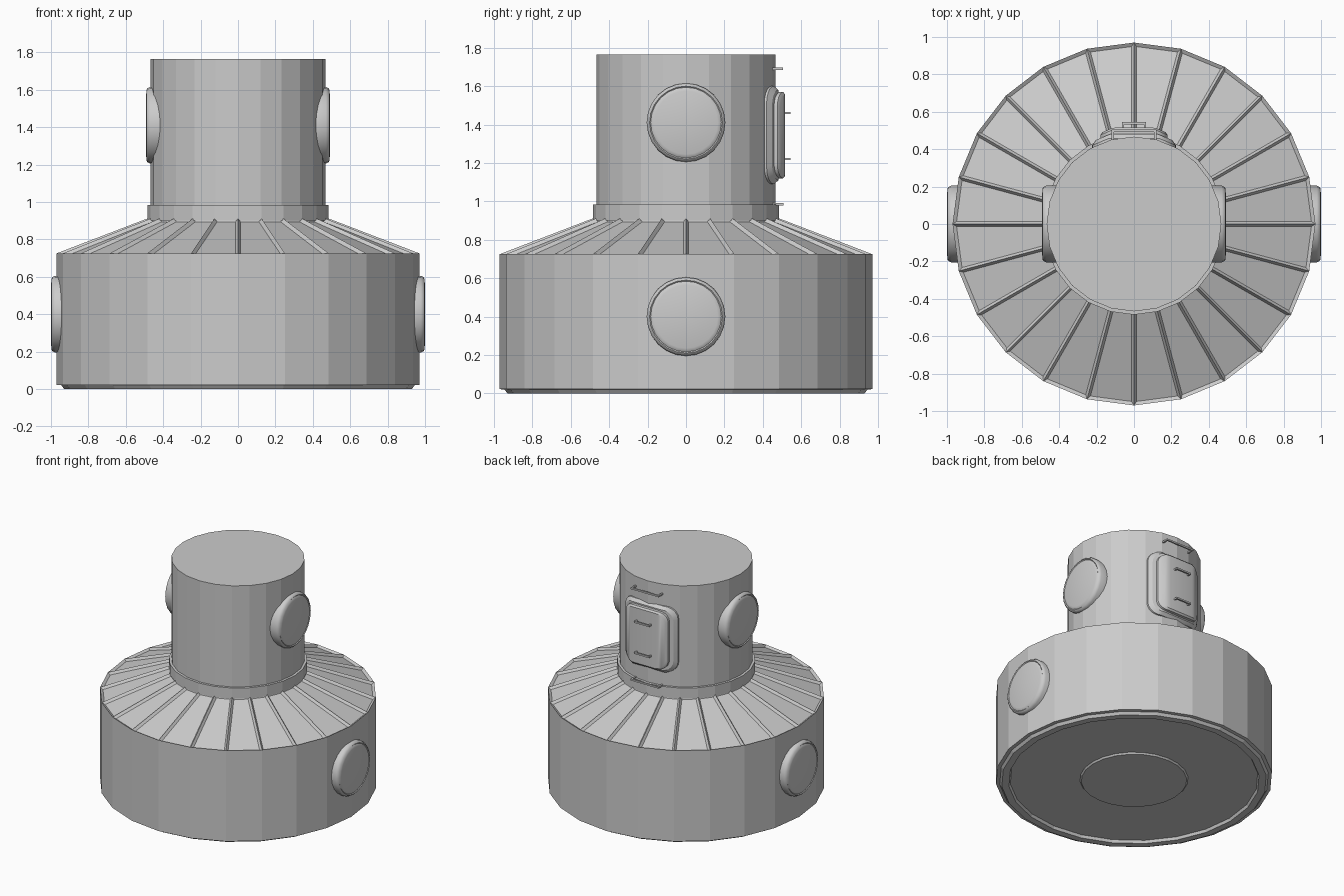
import bpy, bmesh, math
from mathutils import Matrix

if "Cube" in bpy.data.objects:
    bpy.data.objects.remove(bpy.data.objects["Cube"])

grey = bpy.data.materials.new("light grey")
grey.diffuse_color = (0.6, 0.6, 0.6, 1)
grey.use_nodes = True
grey.node_tree.nodes["Principled BSDF"].inputs["Base Color"].default_value = grey.diffuse_color


def finish(bm, name, smooth=None):
    bmesh.ops.recalc_face_normals(bm, faces=bm.faces)
    me = bpy.data.meshes.new(name)
    bm.to_mesh(me)
    bm.free()
    me.materials.append(grey)
    ob = bpy.data.objects.new(name, me)
    bpy.context.collection.objects.link(ob)
    if smooth:
        bpy.ops.object.select_all(action='DESELECT')
        bpy.context.view_layer.objects.active = ob
        ob.select_set(True)
        bpy.ops.object.shade_smooth_by_angle(angle=math.radians(smooth))
    return ob


def lathe(profile, n=24):
    """Revolve (radius, z) points around z, closing both ends."""
    bm = bmesh.new()
    rings = []
    for r, z in profile:
        rings.append([bm.verts.new((r * math.cos(2 * math.pi * i / n),
                                    r * math.sin(2 * math.pi * i / n), z)) for i in range(n)])
    for a, b in zip(rings, rings[1:]):
        for i in range(n):
            j = (i + 1) % n
            bm.faces.new((a[i], a[j], b[j], b[i]))
    bm.faces.new(rings[0][::-1])
    bm.faces.new(rings[-1])
    bmesh.ops.recalc_face_normals(bm, faces=bm.faces)
    return bm


# wide drum with recessed underside and ribbed sloping roof
bm = lathe([(0.37, 0.003), (0.38, 0.015), (0.87, 0.02), (0.88, 0.0), (0.93, 0.0), (0.945, 0.02),
            (0.97, 0.022), (0.97, 0.725), (0.475, 0.915)])
roof = [f for f in bm.faces if 0.75 < f.calc_center_median().z < 0.9]
bmesh.ops.inset_individual(bm, faces=roof, thickness=0.014, depth=-0.018, use_even_offset=True)
finish(bm, "drum_body")

# collar and neck
finish(lathe([(0.485, 0.90), (0.485, 0.983), (0.465, 0.983)]), "neck_collar")
finish(lathe([(0.467, 0.97), (0.467, 1.765)]), "neck")

# round portholes on both sides, low on the drum and high on the neck
port = [(0.205, -0.08), (0.205, -0.022), (0.198, -0.008), (0.19, -0.003),
        (0.184, -0.008), (0.178, -0.004), (0.165, 0.0)]
for level, x, z in (("lower", 1.0, 0.4), ("upper", 0.492, 1.41)):
    for side, s in (("right", 1), ("left", -1)):
        bm = lathe(port)
        bmesh.ops.transform(bm, verts=bm.verts, matrix=Matrix.Translation((s * x, 0, z))
                            @ Matrix.Rotation(s * math.pi / 2, 4, 'Y'))
        finish(bm, f"{level}_porthole_{side}", 35)


def hatch_plate(name, layers, zc, steps=5):
    """Rounded plate wrapped on the neck; layers are (half width, half height, corner, y)."""
    bm = bmesh.new()
    loops = []
    for w, h, r, y in layers:
        right = [(w - r + r * math.sin(t), h - r + r * math.cos(t))
                 for t in (math.pi / 2 * i / steps for i in range(steps + 1))]
        top = [(-x, z) for x, z in reversed(right)] + right
        pts = top + [(x, -z) for x, z in reversed(top)]
        loops.append([bm.verts.new((x, y - 0.42 * max(0, abs(x) - 0.11), zc + z)) for x, z in pts])
    n = len(loops[0])
    for a, b in zip(loops, loops[1:]):
        for i in range(n):
            j = (i + 1) % n
            bm.faces.new((a[i], a[j], b[j], b[i]))
    # caps made from upright strips so the bend stays clean
    for lp in (loops[0], loops[-1]):
        for i in range(n // 2 - 1):
            bm.faces.new((lp[i], lp[i + 1], lp[n - 2 - i], lp[n - 1 - i]))
    finish(bm, name, 30)


# back hatch: frame and door
hatch_plate("hatch_frame", [(0.225, 0.255, 0.09, 0.44), (0.225, 0.255, 0.09, 0.468),
                            (0.205, 0.235, 0.08, 0.488)], 1.345)
hatch_plate("hatch_door", [(0.18, 0.225, 0.075, 0.47), (0.18, 0.225, 0.075, 0.505),
                           (0.168, 0.213, 0.07, 0.516)], 1.345)


# grab handles: a bar with two short legs
def handle(name, half, z, y0, y1, t=0.012):
    bm = bmesh.new()
    for cx, cy, sx, sy in ((0, y1 - t / 2, 2 * half, t),
                           (half - t / 2, (y0 + y1 - t) / 2, t, y1 - t - y0),
                           (t / 2 - half, (y0 + y1 - t) / 2, t, y1 - t - y0)):
        bmesh.ops.create_cube(bm, size=1, matrix=Matrix.Translation((cx, cy, z))
                              @ Matrix.Diagonal((sx, sy, t, 1)))
    finish(bm, name)


handle("top_handle", 0.12, 1.69, 0.44, 0.505)
handle("door_handle_upper", 0.065, 1.46, 0.505, 0.545)
handle("door_handle_lower", 0.065, 1.22, 0.505, 0.545)
handle("bottom_handle", 0.12, 0.985, 0.44, 0.508)
